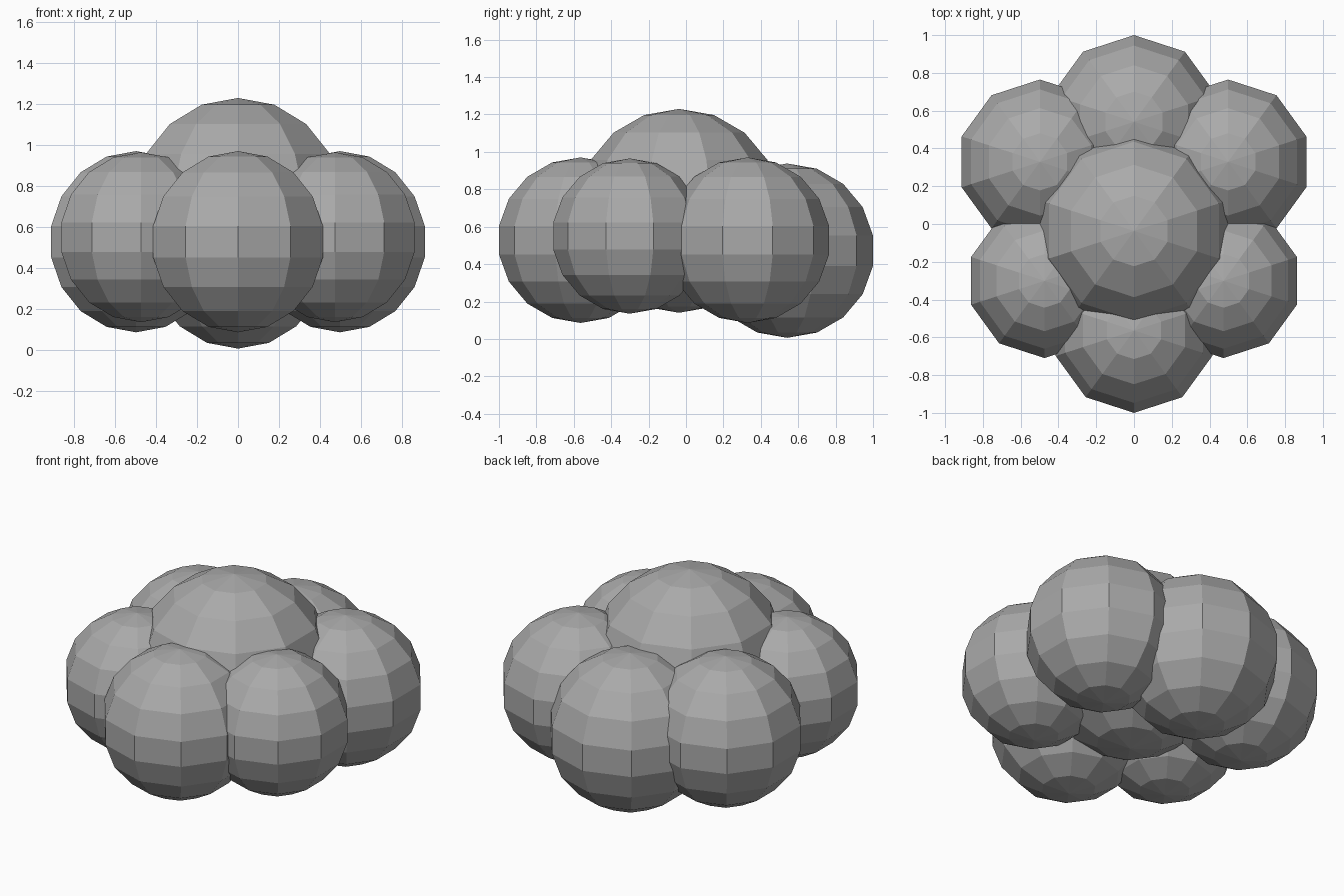
import bpy
import bmesh

cube = bpy.data.objects.get("Cube")
if cube:
    bpy.data.objects.remove(cube)

grey = bpy.data.materials.new("cloud_grey")
grey.use_nodes = True
colour = (0.4, 0.4, 0.4, 1)
grey.diffuse_color = colour
grey.node_tree.nodes["Principled BSDF"].inputs["Base Color"].default_value = colour


def puff(name, centre, radius):
    """Faceted ball with ten sides and nine rings, poles up and down."""
    bm = bmesh.new()
    bmesh.ops.create_uvsphere(bm, u_segments=10, v_segments=9, radius=radius)
    mesh = bpy.data.meshes.new(name)
    bm.to_mesh(mesh)
    bm.free()
    mesh.materials.append(grey)
    obj = bpy.data.objects.new(name, mesh)
    obj.location = centre
    bpy.context.collection.objects.link(obj)


# Puffs on the centre line
puff("top_puff", (0, -0.037, 0.685), 0.545)
puff("front_puff", (0, -0.564, 0.528), 0.4425)
puff("back_puff", (0, 0.541, 0.472), 0.466)

# Mirrored side puffs
for side, sign in (("left", 1), ("right", -1)):
    puff("back_" + side + "_puff", (sign * 0.498, 0.329, 0.528), 0.4425)
    puff("front_" + side + "_puff", (sign * 0.474, -0.301, 0.55), 0.415)
